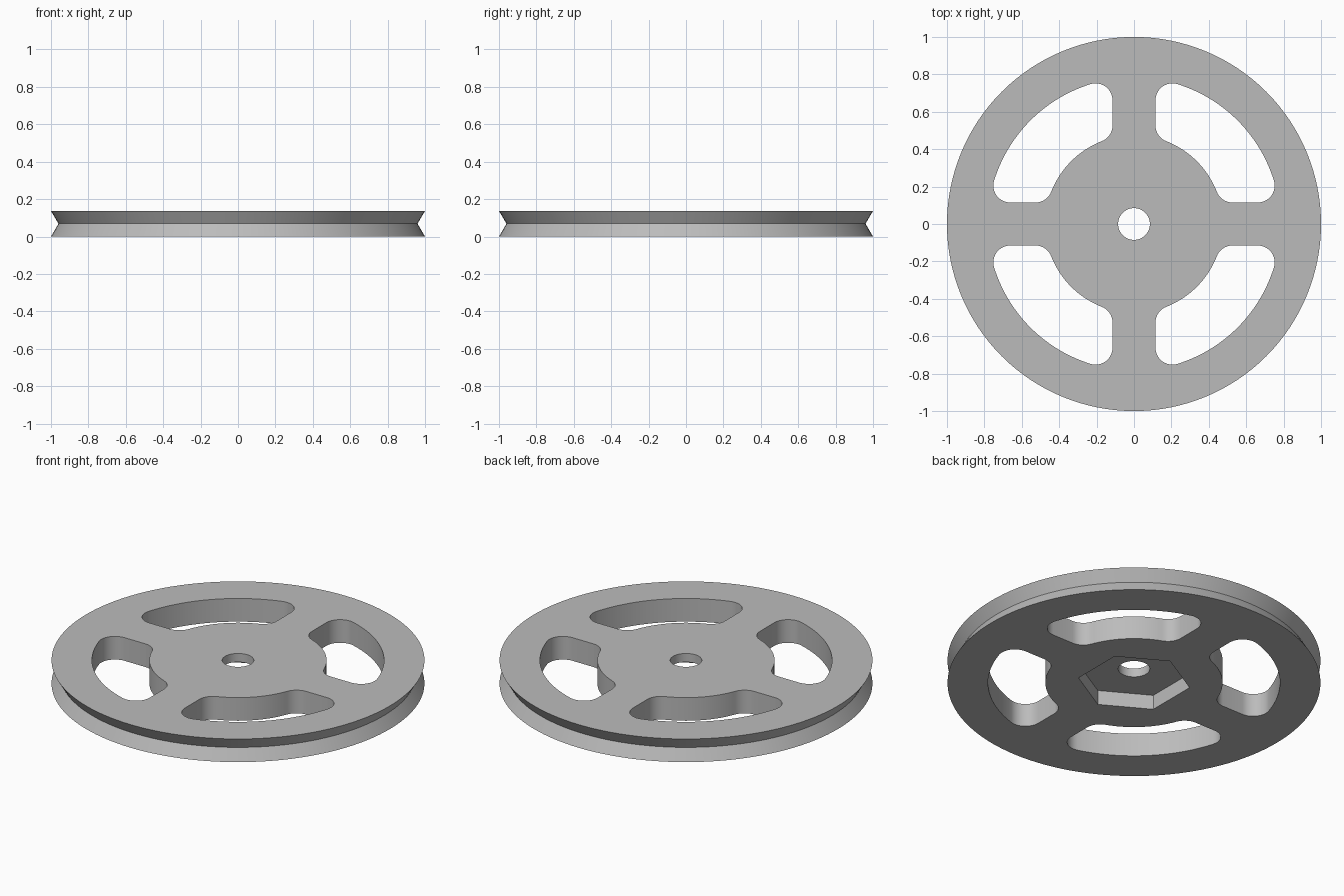
import bpy, bmesh, math

if "Cube" in bpy.data.objects:
    bpy.data.objects.remove(bpy.data.objects["Cube"])

H = 0.137          # wheel thickness
RIM, GROOVE = 1.0, 0.96
SLOT_OUT, HUB, SPOKE, FILLET = 0.783, 0.475, 0.115, 0.09


def make_object(name, bm):
    bmesh.ops.recalc_face_normals(bm, faces=bm.faces)
    mesh = bpy.data.meshes.new(name)
    bm.to_mesh(mesh)
    bm.free()
    obj = bpy.data.objects.new(name, mesh)
    bpy.context.collection.objects.link(obj)
    return obj


def prism(bm, points, z0, z1):
    """Closed upright prism over a 2D outline."""
    low = [bm.verts.new((x, y, z0)) for x, y in points]
    high = [bm.verts.new((x, y, z1)) for x, y in points]
    bm.faces.new(low[::-1])
    bm.faces.new(high)
    for i in range(len(points)):
        j = (i + 1) % len(points)
        bm.faces.new((low[i], low[j], high[j], high[i]))


def arc(cx, cy, r, a0, a1, n):
    return [(cx + r * math.cos(a0 + (a1 - a0) * i / n),
             cy + r * math.sin(a0 + (a1 - a0) * i / n)) for i in range(n + 1)]


def slot_outline():
    """Rounded window between two spokes, in the +x +y quarter."""
    c = SPOKE + FILLET
    far = math.sqrt((SLOT_OUT - FILLET) ** 2 - c * c)
    near = math.sqrt((HUB + FILLET) ** 2 - c * c)
    a_far, a_near = math.atan2(c, far), math.atan2(c, near)
    q = math.pi / 2
    pts = arc(0, 0, SLOT_OUT, a_far, q - a_far, 32)
    pts += arc(c, far, FILLET, q - a_far, math.pi, 12)[1:]
    pts += arc(c, near, FILLET, math.pi, 3 * q - a_near, 8)
    pts += arc(0, 0, HUB, q - a_near, a_near, 24)[1:]
    pts += arc(near, c, FILLET, math.pi + a_near, 3 * q, 8)[1:]
    pts += arc(far, c, FILLET, -q, a_far, 12)[:-1]
    return pts


# Grooved disc: three rings with flat caps
bm = bmesh.new()
N = 128
rings = []
for r, z in ((RIM, 0), (GROOVE, H / 2), (RIM, H)):
    rings.append([bm.verts.new((x, y, z)) for x, y in arc(0, 0, r, 0, math.tau, N)[:-1]])
for a, b in zip(rings, rings[1:]):
    for i in range(N):
        j = (i + 1) % N
        bm.faces.new((a[i], a[j], b[j], b[i]))
bm.faces.new(rings[0][::-1])
bm.faces.new(rings[-1])
wheel = make_object("pulley_wheel", bm)

# Cutters: four windows with the axle hole, then the hexagonal nut recess
bm = bmesh.new()
slot = slot_outline()
for k in range(4):
    c, s = round(math.cos(k * math.pi / 2)), round(math.sin(k * math.pi / 2))
    prism(bm, [(x * c - y * s, x * s + y * c) for x, y in slot], -0.1, H + 0.1)
prism(bm, arc(0, 0, 0.085, 0, math.tau, 48)[:-1], -0.1, H + 0.1)
windows = make_object("window_cutter", bm)

bm = bmesh.new()
prism(bm, arc(0, 0, 0.302, math.pi / 2, math.pi / 2 + math.tau, 6)[:-1], -0.1, 0.086)
recess = make_object("nut_recess_cutter", bm)

for cutter in (windows, recess):
    mod = wheel.modifiers.new(cutter.name, 'BOOLEAN')
    mod.operation = 'DIFFERENCE'
    mod.solver = 'EXACT'
    mod.object = cutter

# Bake the cuts and drop the cutters
depsgraph = bpy.context.evaluated_depsgraph_get()
baked = bpy.data.meshes.new_from_object(wheel.evaluated_get(depsgraph))
wheel.modifiers.clear()
wheel.data = baked
for cutter in (windows, recess):
    bpy.data.objects.remove(cutter)

# Plain grey finish
grey = bpy.data.materials.new("grey")
grey.diffuse_color = (0.5, 0.5, 0.5, 1)
grey.use_nodes = True
grey.node_tree.nodes["Principled BSDF"].inputs["Base Color"].default_value = grey.diffuse_color
wheel.data.materials.clear()
wheel.data.materials.append(grey)

bpy.context.view_layer.objects.active = wheel
wheel.select_set(True)
bpy.ops.object.shade_smooth_by_angle(angle=math.radians(30))
